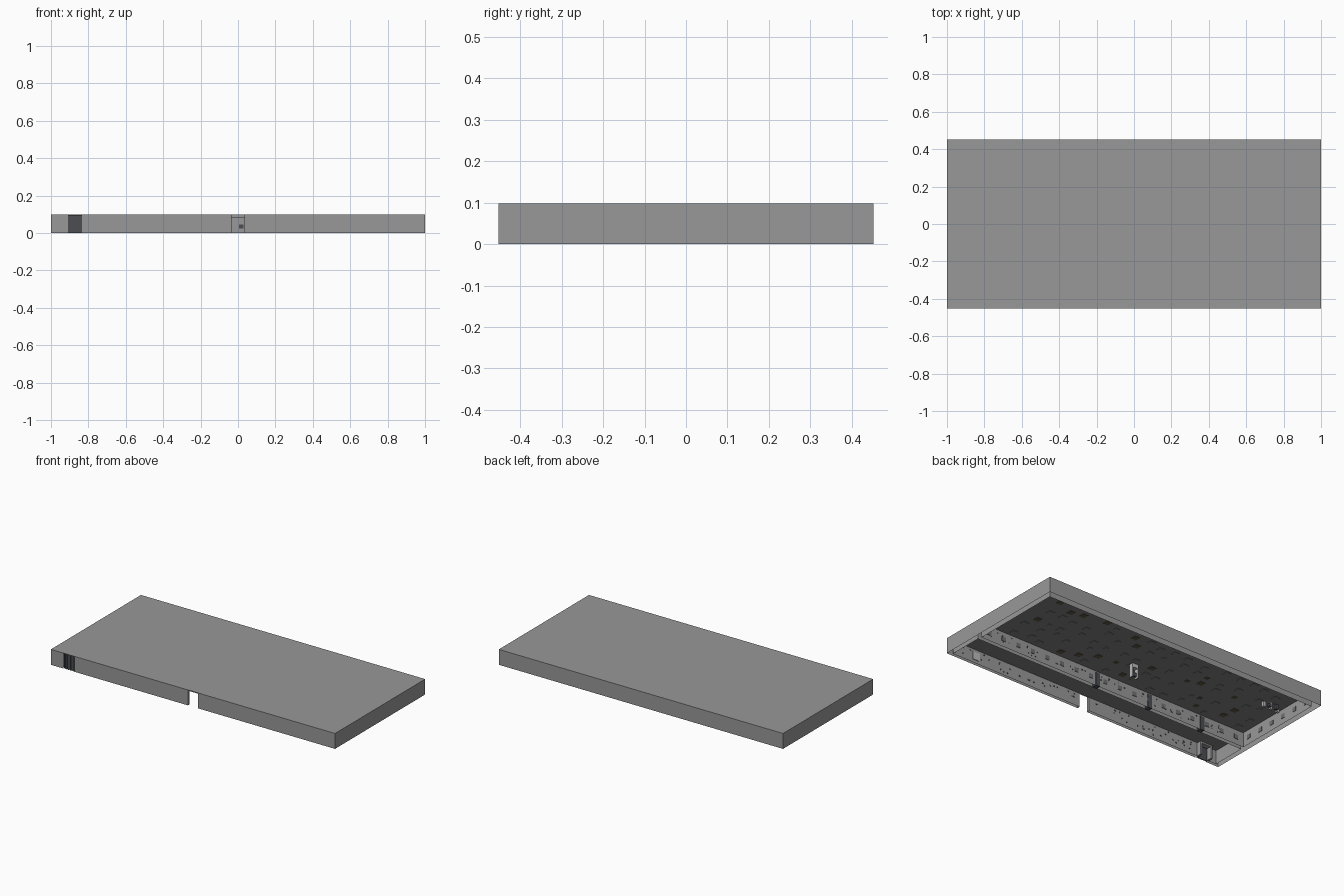
import bpy, bmesh, random

if "Cube" in bpy.data.objects:
    bpy.data.objects.remove(bpy.data.objects["Cube"])

random.seed(4)


def material(name, rgb):
    m = bpy.data.materials.new(name)
    m.diffuse_color = (*rgb, 1)
    m.use_nodes = True
    m.node_tree.nodes["Principled BSDF"].inputs["Base Color"].default_value = m.diffuse_color
    return m


CONCRETE = material("concrete grey", (0.31, 0.315, 0.31))
CEILING = material("ceiling grey", (0.22, 0.22, 0.22))
PATCH = material("patch grey", (0.16, 0.16, 0.16))
DARK = material("dark metal", (0.07, 0.075, 0.085))
BROWN = material("dull brown", (0.12, 0.10, 0.06))
LIGHT = material("light panel", (0.5, 0.5, 0.5))

H = 0.098        # outer height
ROOM = 0.094     # hall ceiling
CORR = 0.088     # corridor ceiling
DOOR = (-0.035, 0.035)
GATE = (-0.91, -0.835)


def finish(name, bm, mats):
    mesh = bpy.data.meshes.new(name)
    bm.to_mesh(mesh)
    bm.free()
    for m in mats:
        mesh.materials.append(m)
    ob = bpy.data.objects.new(name, mesh)
    bpy.context.collection.objects.link(ob)
    return ob


def quad(bm, pts, mat=0):
    f = bm.faces.new([bm.verts.new(p) for p in pts])
    f.material_index = mat


def add_box(bm, x0, x1, y0, y1, z0, z1, mat=0):
    v = [bm.verts.new((x, y, z)) for z in (z0, z1)
         for x, y in ((x0, y0), (x1, y0), (x1, y1), (x0, y1))]
    for ids in ((3, 2, 1, 0), (4, 5, 6, 7), (0, 1, 5, 4),
                (1, 2, 6, 5), (2, 3, 7, 6), (3, 0, 4, 7)):
        bm.faces.new([v[i] for i in ids]).material_index = mat


def open_box(name, x0, x1, y0, y1, top, openings, mats, inward=False):
    """Bottomless sheet box; full-height openings are left in its front."""
    bm = bmesh.new()
    edges = [x0] + [e for o in openings for e in o] + [x1]
    for a, b in zip(edges[::2], edges[1::2]):
        quad(bm, ((a, y0, 0), (b, y0, 0), (b, y0, top), (a, y0, top)))
    quad(bm, ((x1, y0, 0), (x1, y1, 0), (x1, y1, top), (x1, y0, top)))
    quad(bm, ((x1, y1, 0), (x0, y1, 0), (x0, y1, top), (x1, y1, top)))
    quad(bm, ((x0, y1, 0), (x0, y0, 0), (x0, y0, top), (x0, y1, top)))
    quad(bm, ((x0, y0, top), (x1, y0, top), (x1, y1, top), (x0, y1, top)),
         len(mats) - 1)
    if inward:
        bmesh.ops.reverse_faces(bm, faces=bm.faces[:])
    return finish(name, bm, mats)


# Outer shell and the two rooms inside it
open_box("outer_shell", -1, 1, -0.453, 0.453, H, [GATE, DOOR], [CONCRETE])
open_box("corridor", -0.97, 0.97, -0.435, -0.215, CORR, [GATE, DOOR],
         [CONCRETE, CEILING], True)
open_box("main_hall", -0.965, 0.965, -0.19, 0.41, ROOM, [],
         [CONCRETE, CEILING], True)

# Jambs and lintel of the front doorway
bm = bmesh.new()
for x in DOOR:
    quad(bm, ((x, -0.453, 0), (x, -0.435, 0), (x, -0.435, H), (x, -0.453, H)))
quad(bm, ((DOOR[0], -0.435, 0.083), (DOOR[1], -0.435, 0.083),
          (DOOR[1], -0.435, H), (DOOR[0], -0.435, H)))
finish("doorway_lining", bm, [CONCRETE])

# Slatted gate with its frame reaching into the corridor
bm = bmesh.new()
add_box(bm, GATE[0], GATE[1], -0.447, -0.443, 0, H - 0.001)
for i in range(6):
    x = GATE[0] + 0.006 + i * 0.0125
    add_box(bm, x, x + 0.004, -0.451, -0.447, 0, H - 0.001)
finish("gate", bm, [DARK])
bm = bmesh.new()
for x in GATE:
    add_box(bm, x - 0.006, x + 0.006, -0.435, -0.403, 0, 0.085)
add_box(bm, GATE[0], GATE[1], -0.435, -0.403, 0.075, 0.085)
finish("gate_frame", bm, [CONCRETE])

# Dark doors between the hall and the corridor
bm = bmesh.new()
for x in (0.11, -0.275, -0.66):
    add_box(bm, x - 0.015, x + 0.015, -0.218, -0.186, 0, 0.086)
finish("hall_doors", bm, [DARK])

# Small booth in the middle of the hall
bm = bmesh.new()
for x in (-0.022, 0.016):
    add_box(bm, x, x + 0.006, -0.015, 0.015, 0.01, ROOM)
add_box(bm, -0.016, 0.016, -0.015, 0.015, 0.07, ROOM)
add_box(bm, -0.016, 0.016, -0.004, 0.004, 0.02, 0.045, 1)
finish("centre_booth", bm, [LIGHT, DARK])

# Group of small furniture near the left end of the hall
bm = bmesh.new()
for i in range(5):
    x, y = -0.89 + 0.025 * i, 0.2 + 0.02 * (i % 2)
    add_box(bm, x, x + 0.017, y, y + 0.017, 0.02, 0.04 + 0.012 * (i % 3), i % 2)
finish("furniture_group", bm, [LIGHT, DARK])

# Scattered square ceiling plates
bm = bmesh.new()
for i in range(17):
    for j in range(6):
        x = -0.88 + 0.11 * i + random.uniform(-0.03, 0.03)
        y = -0.13 + 0.095 * j + random.uniform(-0.025, 0.025)
        s = random.choice((0.012, 0.018, 0.018))
        add_box(bm, x - s, x + s, y - s, y + s, ROOM - 0.003, ROOM - 0.0005,
                1 if random.random() < 0.25 else 0)
finish("ceiling_plates", bm, [CEILING, BROWN])

# Square patches and small dark marks on the walls facing the rooms
bm = bmesh.new()
for i in range(18):
    x = -0.91 + 0.107 * i
    add_box(bm, x - 0.014, x + 0.014, -0.1895, -0.187, 0.035, 0.062)
for i in range(6):
    y = -0.14 + 0.1 * i
    for x in (-0.9645, 0.962):
        add_box(bm, x, x + 0.0025, y - 0.014, y + 0.014, 0.035, 0.062)
for i in range(60):
    x = random.uniform(-0.8, 0.93)
    z = random.uniform(0.012, 0.075)
    if abs(x) > 0.05:
        add_box(bm, x - 0.005, x + 0.005, -0.4345, -0.433, z, z + 0.008, 1)
    add_box(bm, x - 0.004, x + 0.004, -0.1895, -0.188, z, z + 0.007, 1)
add_box(bm, 0.005, 0.03, -0.218, -0.2155, 0.025, 0.045, 1)
finish("wall_patches", bm, [PATCH, DARK])

# Framed panel on the corridor wall
bm = bmesh.new()
add_box(bm, 0.775, 0.825, -0.4345, -0.431, 0.02, 0.07)
finish("corridor_panel", bm, [LIGHT])
